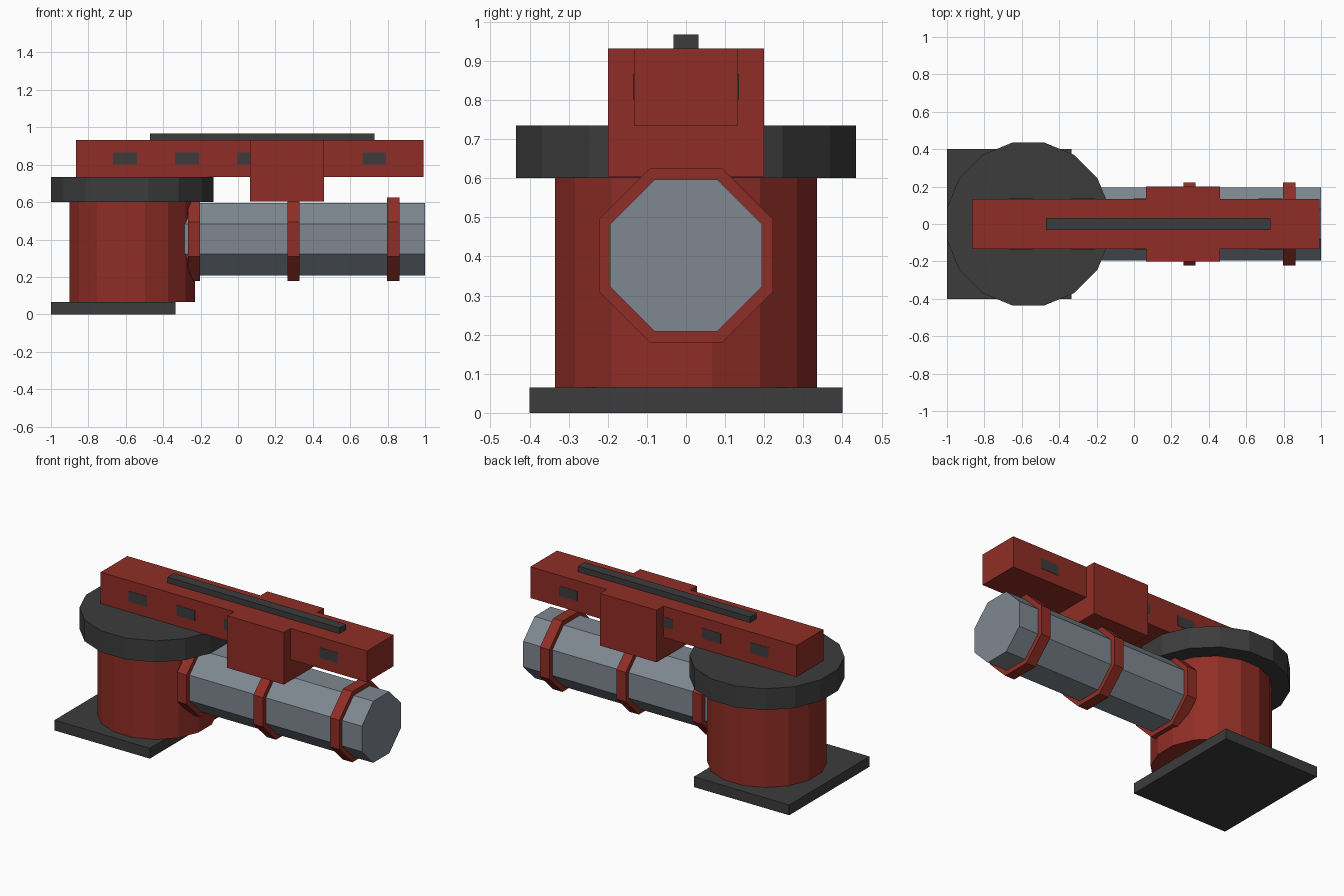
import bpy
import bmesh
from math import pi, cos
from mathutils import Matrix

cube = bpy.data.objects.get("Cube")
if cube:
    bpy.data.objects.remove(cube, do_unlink=True)


def material(name, rgb):
    mat = bpy.data.materials.new(name)
    mat.use_nodes = True
    mat.diffuse_color = (*rgb, 1)
    mat.node_tree.nodes["Principled BSDF"].inputs["Base Color"].default_value = (*rgb, 1)
    return mat


red = material("rust_red", (0.28, 0.027, 0.019))
dark = material("charcoal", (0.045, 0.045, 0.045))
steel = material("blue_grey_steel", (0.21, 0.245, 0.28))


def finish(name, bm, mat):
    mesh = bpy.data.meshes.new(name)
    bm.to_mesh(mesh)
    bm.free()
    mesh.materials.append(mat)
    obj = bpy.data.objects.new(name, mesh)
    bpy.context.collection.objects.link(obj)
    return obj


def box(name, x, y, z, mat):
    """Box from (min, max) pairs."""
    bm = bmesh.new()
    spans = (x, y, z)
    centre = [(a + b) / 2 for a, b in spans]
    size = [b - a for a, b in spans]
    bmesh.ops.create_cube(bm, size=1, matrix=Matrix.Translation(centre) @ Matrix.Diagonal((*size, 1)))
    return finish(name, bm, mat)


def prism(name, axis, sides, flat_radius, span, centre, mat):
    """Regular prism with flats facing the axes, along x or z."""
    bm = bmesh.new()
    radius = flat_radius / cos(pi / sides)
    bmesh.ops.create_cone(bm, cap_ends=True, segments=sides, radius1=radius, radius2=radius,
                          depth=span[1] - span[0], matrix=Matrix.Rotation(pi / sides, 4, 'Z'))
    # Make sure a flat, not a corner, points along the axes
    if max(v.co.x for v in bm.verts) > flat_radius + 0.001:
        bmesh.ops.rotate(bm, verts=bm.verts, matrix=Matrix.Rotation(pi / sides, 3, 'Z'))
    mid = (span[0] + span[1]) / 2
    if axis == 'X':
        bmesh.ops.rotate(bm, verts=bm.verts, matrix=Matrix.Rotation(pi / 2, 3, 'Y'))
        offset = (mid, 0, centre)
    else:
        offset = (centre, 0, mid)
    bmesh.ops.translate(bm, verts=bm.verts, vec=offset)
    return finish(name, bm, mat)


# Pedestal: plate, column and wide flange
column_x = -0.565
box("base_plate", (-1, -0.335), (-0.4, 0.4), (0, 0.065), dark)
prism("column", 'Z', 16, 0.335, (0.065, 0.6), column_x, red)
prism("flange", 'Z', 16, 0.435, (0.6, 0.735), column_x, dark)

# Side pipe with three clamp rings
pipe_z = 0.4025
prism("pipe", 'X', 8, 0.194, (-0.5, 1), pipe_z, steel)
for i, x in enumerate((-0.235, 0.297, 0.83)):
    prism(f"pipe_ring_{i + 1}", 'X', 8, 0.223, (x - 0.033, x + 0.033), pipe_z, red)

# Top beam, saddle block and rail
box("beam", (-0.865, 0.993), (-0.133, 0.133), (0.735, 0.932), red)
box("saddle", (0.065, 0.46), (-0.2, 0.2), (0.603, 0.932), red)
box("top_rail", (-0.47, 0.73), (-0.032, 0.032), (0.932, 0.968), dark)

# Dark slots along both sides of the beam
for side, sign in (("front", -1), ("back", 1)):
    for i in range(5):
        x = -0.605 + i / 3
        y = sorted((sign * 0.131, sign * 0.135))
        box(f"{side}_slot_{i + 1}", (x - 0.064, x + 0.064), y, (0.801, 0.866), dark)
